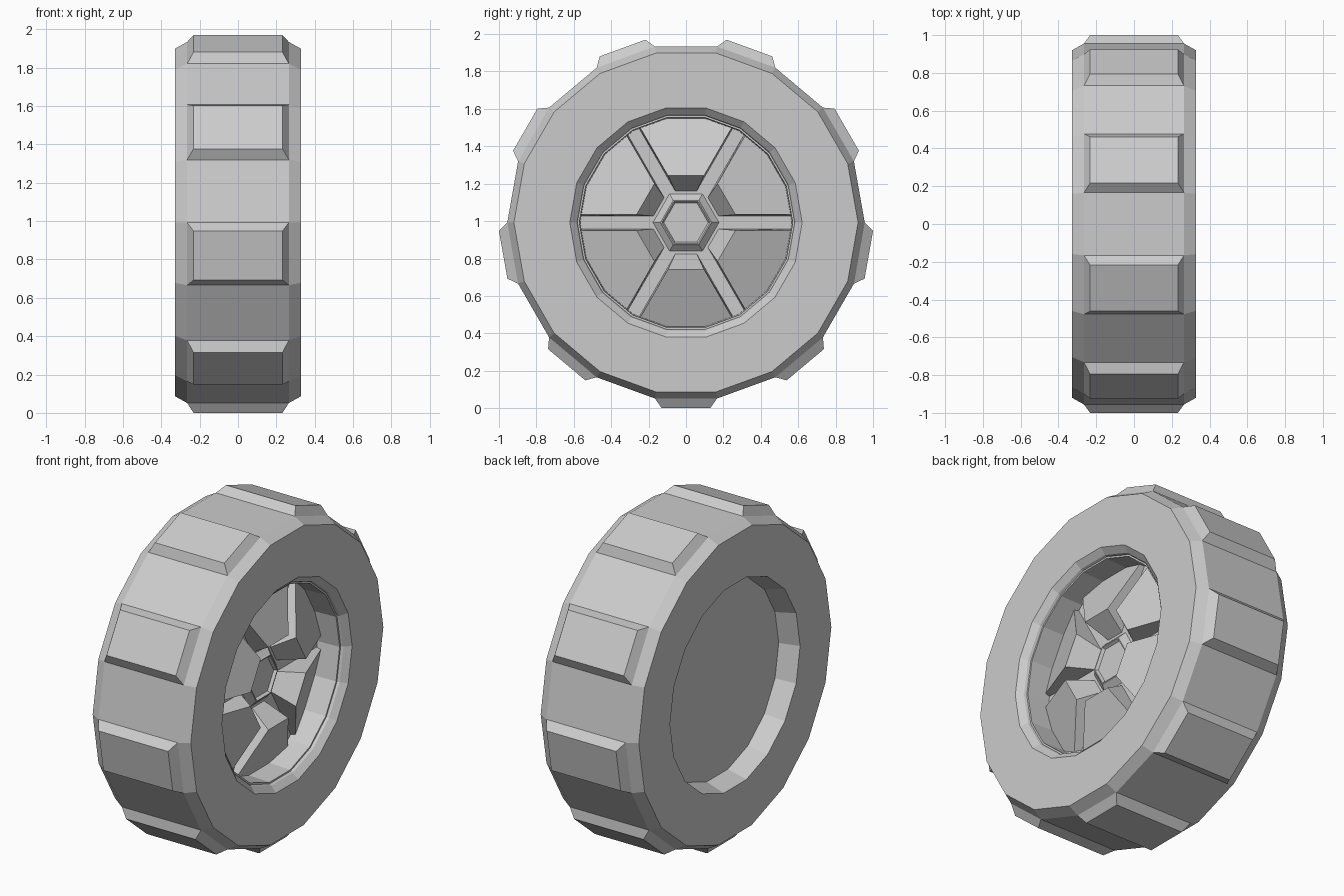
import bpy, bmesh
from math import sin, cos, tan, radians

if "Cube" in bpy.data.objects:
    bpy.data.objects.remove(bpy.data.objects["Cube"])

CZ = 0.9925                     # axle height
K = 1 / cos(radians(10))        # flat distance -> corner radius, 18 sides
H = 1 / cos(radians(30))        # same for 6 sides


def pt(x, r, deg):
    a = radians(deg)
    return (x, r * cos(a), CZ + r * sin(a))


def local(x, u, v, deg):
    """u along the radius, v sideways."""
    a = radians(deg)
    return (x, u * cos(a) - v * sin(a), CZ + u * sin(a) + v * cos(a))


def finish(bm, name):
    bmesh.ops.remove_doubles(bm, verts=bm.verts, dist=1e-5)
    bmesh.ops.recalc_face_normals(bm, faces=bm.faces)
    me = bpy.data.meshes.new(name)
    bm.to_mesh(me)
    bm.free()
    ob = bpy.data.objects.new(name, me)
    bpy.context.collection.objects.link(ob)
    return ob


def lathe(bm, profile, n, k):
    """Rings around the x axis from (x, flat distance) pairs; caps at zero."""
    rings = []
    for x, r in profile:
        if r == 0:
            rings.append([bm.verts.new((x, 0, CZ))] * n)
        else:
            rings.append([bm.verts.new(pt(x, r * k, 360 * i / n)) for i in range(n)])
    for a, b in zip(rings, rings[1:]):
        for i in range(n):
            j = (i + 1) % n
            vs = []
            for v in (a[i], a[j], b[j], b[i]):
                if v not in vs:
                    vs.append(v)
            bm.faces.new(vs)


def loft(bm, low, high):
    """Solid between two outlines, open underneath."""
    a = [bm.verts.new(p) for p in low]
    b = [bm.verts.new(p) for p in high]
    bm.faces.new(b)
    n = len(a)
    for i in range(n):
        j = (i + 1) % n
        bm.faces.new((a[i], a[j], b[j], b[i]))


# Tyre, recessed closed back, rim lip, barrel and wheel floor
bm = bmesh.new()
lathe(bm, [(-0.21, 0), (-0.21, 0.577), (-0.328, 0.612), (-0.328, 0.906),
           (-0.265, 0.941), (0.265, 0.941), (0.328, 0.906), (0.328, 0.612),
           (0.295, 0.577), (0.28, 0.572), (0.28, 0.562), (0.135, 0.557),
           (0.135, 0)], 18, K)
finish(bm, "tyre_and_rim")

# Tread lugs on every second flat
bm = bmesh.new()
half = 0.941 * tan(radians(10))
corners = [(-1, -1), (1, -1), (1, 1), (-1, 1)]
for i in range(9):
    d = 270 + 40 * i
    loft(bm, [local(0.265 * s, 0.941, half * t, d) for s, t in corners],
         [local(0.232 * s, 0.9925, 0.13 * t, d) for s, t in corners])
finish(bm, "tread_lugs")


# Six raised wedge panels; the gaps between them read as spokes
def wedge_outline(inner, gap, height):
    """Sector outline pointing along u, kept 'gap' away from the spoke lines."""
    t = tan(radians(30))
    g = gap * H
    ro = 0.559 * K
    s = radians(30)
    # where the offset spoke line meets the outer 18-gon's first flat
    px, py, qx, qy = (ro * cos(s), ro * sin(s), ro * cos(s / 3), ro * sin(s / 3))
    m = (qx - px) / (qy - py)
    v = (t * (px - m * py) - g) / (1 - t * m)
    u = px + m * (v - py)
    w = t * inner - g
    flat = [(inner, -w), (u, -v), (qx, -qy), (qx, qy), (u, v), (inner, w)]
    return [(height(a), a, b) for a, b in flat]


bm = bmesh.new()
for i in range(6):
    d = 60 * i + 30
    low = wedge_outline(0.165, 0.034, lambda u: 0.13)
    top = wedge_outline(0.25, 0.042, lambda u: 0.27 - 0.42 * (u - 0.25))
    loft(bm, [local(*p, d) for p in low], [local(*p, d) for p in top])
finish(bm, "wheel_panels")

# Hexagonal hub with shallow recessed cap
bm = bmesh.new()
lathe(bm, [(0.13, 0.158), (0.165, 0.122), (0.172, 0.118), (0.172, 0.112),
           (0.155, 0.103), (0.155, 0)], 6, H)
finish(bm, "hub")
